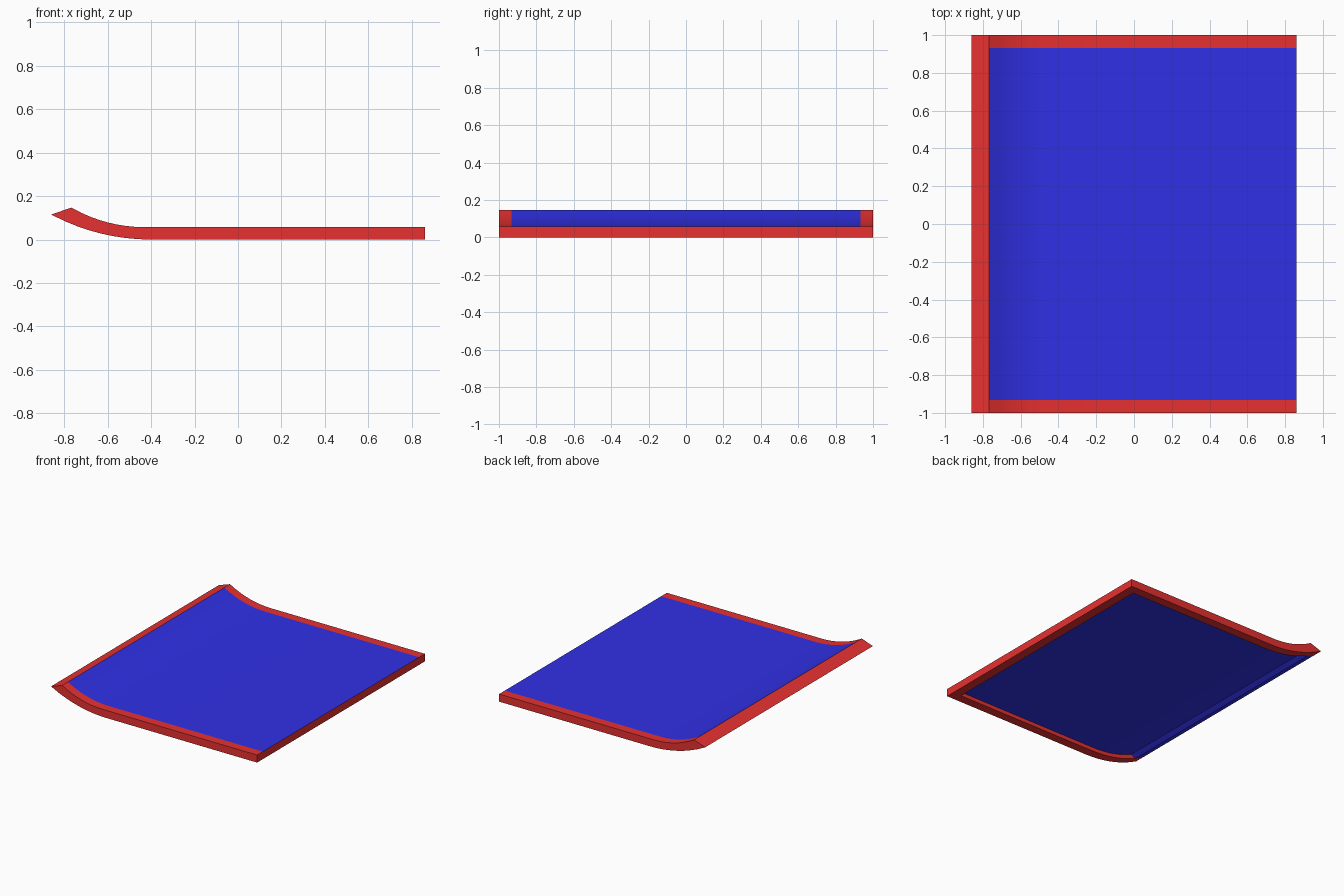
import bpy, bmesh, math

if "Cube" in bpy.data.objects:
    bpy.data.objects.remove(bpy.data.objects["Cube"])

def material(name, rgb):
    m = bpy.data.materials.new(name)
    m.diffuse_color = (*rgb, 1)
    m.use_nodes = True
    m.node_tree.nodes["Principled BSDF"].inputs["Base Color"].default_value = m.diffuse_color
    return m

def arc(start_x, start_z, dx, dz, t):
    # point on an arc that leaves a flat line and curls up towards -x
    r = (dx * dx + dz * dz) / (2 * dz)
    a = t * math.asin(dx / r)
    return start_x - r * math.sin(a), start_z + r * (1 - math.cos(a))

# Side profile: lower and upper point at each station, from curled tip to flat end
steps = [1, 0.85, 0.72, 0.6, 0.48, 0.36, 0.24, 0.12, 0]
lower = [arc(-0.40, 0, 0.46, 0.115, t) for t in steps] + [(0.79, 0), (0.86, 0)]
upper = [arc(-0.43, 0.057, 0.337, 0.09, t) for t in steps] + [(0.79, 0.057), (0.86, 0.057)]
ys = [-1, -0.932, 0.932, 1]
levels = [0, 0.5, 1]
last = len(lower) - 2

def solid(i, j, k):
    if not (0 <= i <= last and 0 <= j <= 2 and 0 <= k <= 1):
        return False
    # hollow pocket under the panel
    return not (j == 1 and k == 0 and 0 < i < last)

bm = bmesh.new()
verts = {}

def vert(i, j, k):
    if (i, j, k) not in verts:
        (bx, bz), (tx, tz) = lower[i], upper[i]
        f = levels[k]
        verts[i, j, k] = bm.verts.new((bx + (tx - bx) * f, ys[j], bz + (tz - bz) * f))
    return verts[i, j, k]

# Skin every exposed side of the solid cells: blue panel, red frame
for i in range(last + 1):
    for j in range(3):
        for k in range(2):
            if not solid(i, j, k):
                continue
            for axis in range(3):
                for side in (0, 1):
                    n = [i, j, k]
                    n[axis] += 1 if side else -1
                    if solid(*n):
                        continue
                    b, c = (axis + 1) % 3, (axis + 2) % 3
                    corners = []
                    for p, q in ((0, 0), (1, 0), (1, 1), (0, 1)):
                        v = [i, j, k]
                        v[axis] += side
                        v[b] += p
                        v[c] += q
                        corners.append(vert(*v))
                    face = bm.faces.new(corners if side else corners[::-1])
                    top = axis == 2 and side == 1
                    tip_end = axis == 0 and side == 0
                    blue = j == 1 and (top or (not tip_end and (i < last or (k == 1 and axis == 2))))
                    face.material_index = 1 if blue else 0

bmesh.ops.recalc_face_normals(bm, faces=bm.faces)
mesh = bpy.data.meshes.new("curled_panel")
bm.to_mesh(mesh)
bm.free()
mesh.materials.append(material("red_frame", (0.8, 0.03, 0.03)))
mesh.materials.append(material("blue_panel", (0.03, 0.03, 0.8)))
obj = bpy.data.objects.new("curled_panel", mesh)
bpy.context.collection.objects.link(obj)
bpy.context.view_layer.objects.active = obj
obj.select_set(True)
bpy.ops.object.shade_smooth_by_angle(angle=math.radians(25))
